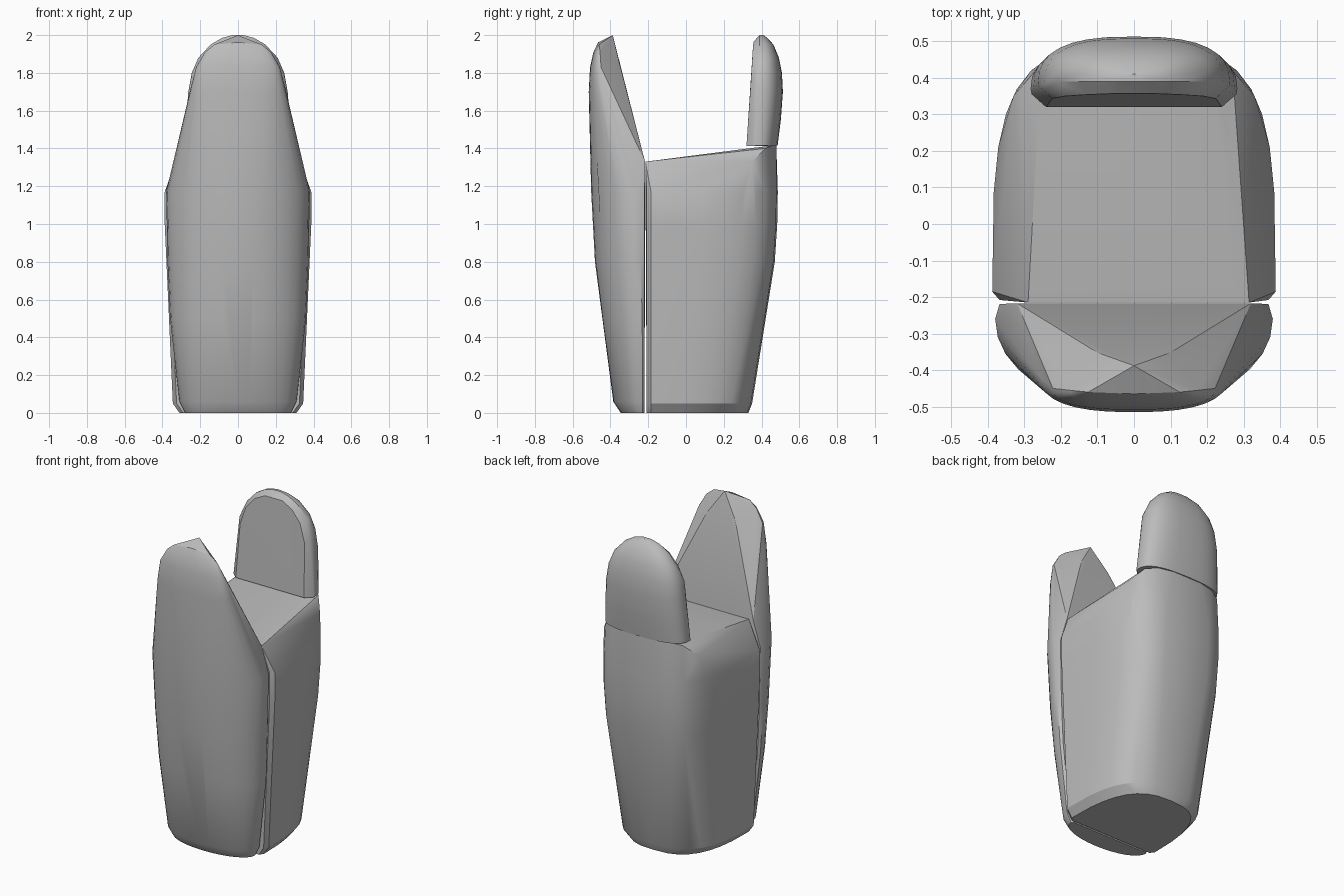
import bpy, bmesh
from math import sin, cos, pi, radians

cube = bpy.data.objects.get("Cube")
if cube:
    bpy.data.objects.remove(cube, do_unlink=True)

grey = bpy.data.materials.new("plain grey")
grey.use_nodes = True
GREY = (0.5, 0.5, 0.5, 1)
grey.diffuse_color = GREY
grey.node_tree.nodes["Principled BSDF"].inputs["Base Color"].default_value = GREY


def d_ring(z, width, flat_y, round_y, p, steps=16):
    """D-shaped section: flat along flat_y, bulging towards round_y."""
    ring = []
    for i in range(steps + 1):
        a = pi * i / steps
        c, s = cos(a), max(sin(a), 0)
        x = width * abs(c) ** p * (1 if c > 0 else -1)
        ring.append((x, flat_y + (round_y - flat_y) * s ** p, z))
    return ring


def mirrored(points):
    return points + [(-x, y, z) for x, y, z in points]


def hull_part(name, points, angle=28):
    """Convex shell wrapped round sections and corner points."""
    bm = bmesh.new()
    for p in points:
        bm.verts.new(p)
    bmesh.ops.remove_doubles(bm, verts=bm.verts, dist=0.002)
    res = bmesh.ops.convex_hull(bm, input=bm.verts)
    loose = {g for g in res["geom_interior"] + res["geom_unused"]
             if isinstance(g, bmesh.types.BMVert)}
    bmesh.ops.delete(bm, geom=list(loose), context='VERTS')
    bmesh.ops.dissolve_limit(bm, angle_limit=radians(1), verts=bm.verts, edges=bm.edges)
    bmesh.ops.recalc_face_normals(bm, faces=bm.faces)
    mesh = bpy.data.meshes.new(name)
    bm.to_mesh(mesh)
    bm.free()
    mesh.materials.append(grey)
    obj = bpy.data.objects.new(name, mesh)
    bpy.context.collection.objects.link(obj)
    bpy.ops.object.select_all(action='DESELECT')
    obj.select_set(True)
    bpy.context.view_layer.objects.active = obj
    bpy.ops.object.shade_smooth_by_angle(angle=radians(angle))


# Main body: D sections with a sloping top
body = []
for z, w, back, p in [(0, .31, .33, .72), (.05, .345, .35, .65), (.8, .378, .47, .55),
                      (1.0, .388, .483, .55), (1.17, .388, .486, .55)]:
    body += d_ring(z, w, -.185, back, p)
    body += mirrored([(w - .02, -.208, z)])
body += [(-.29, -.215, 1.33), (.315, -.215, 1.33), (-.26, .33, 1.4), (.24, .33, 1.4)]
body += mirrored([(.27, .42, 1.4), (.2, .455, 1.415), (.1, .478, 1.415), (.33, .35, 1.33)])
hull_part("body", body)

# Front plate: rounded shell, flat behind, sloped back above the body
plate = []
for z, w, front, side in [(0, .28, -.345, -.23), (.06, .31, -.385, -.23),
                          (.5, .36, -.445, -.232), (.8, .373, -.482, -.24),
                          (1.17, .38, -.502, -.26)]:
    plate += d_ring(z, w, side, front, .97)
    plate += mirrored([(w - .012, -.219, z)])
plate += d_ring(1.7, .255, -.42, -.515, .8)
plate += d_ring(1.83, .222, -.45, -.508, .8)
plate += d_ring(1.91, .175, -.455, -.49, .8)
plate += mirrored([(.32, -.217, 1.33), (.1, -.352, 1.85), (.125, -.46, 1.95)])
plate += [(0, -.465, 1.962), (0, -.388, 2)]
hull_part("front_plate", plate)

# Rear tab: rounded upright slab on the back edge of the body
tab = []
for z, w, front, back in [(1.415, .283, .37, .485), (1.55, .275, .375, .502),
                          (1.7, .263, .38, .513), (1.8, .245, .385, .508),
                          (1.88, .21, .39, .492), (1.95, .145, .39, .463),
                          (1.985, .085, .39, .43), (2, .03, .39, .41)]:
    tab += d_ring(z, w, front, back, .75)
tab += mirrored([(.24, .32, 1.412), (.28, .355, 1.412), (.225, .343, 1.75), (.245, .365, 1.78),
                 (.19, .35, 1.86), (.13, .354, 1.93), (.06, .357, 1.965)])
hull_part("rear_tab", tab, 32)
